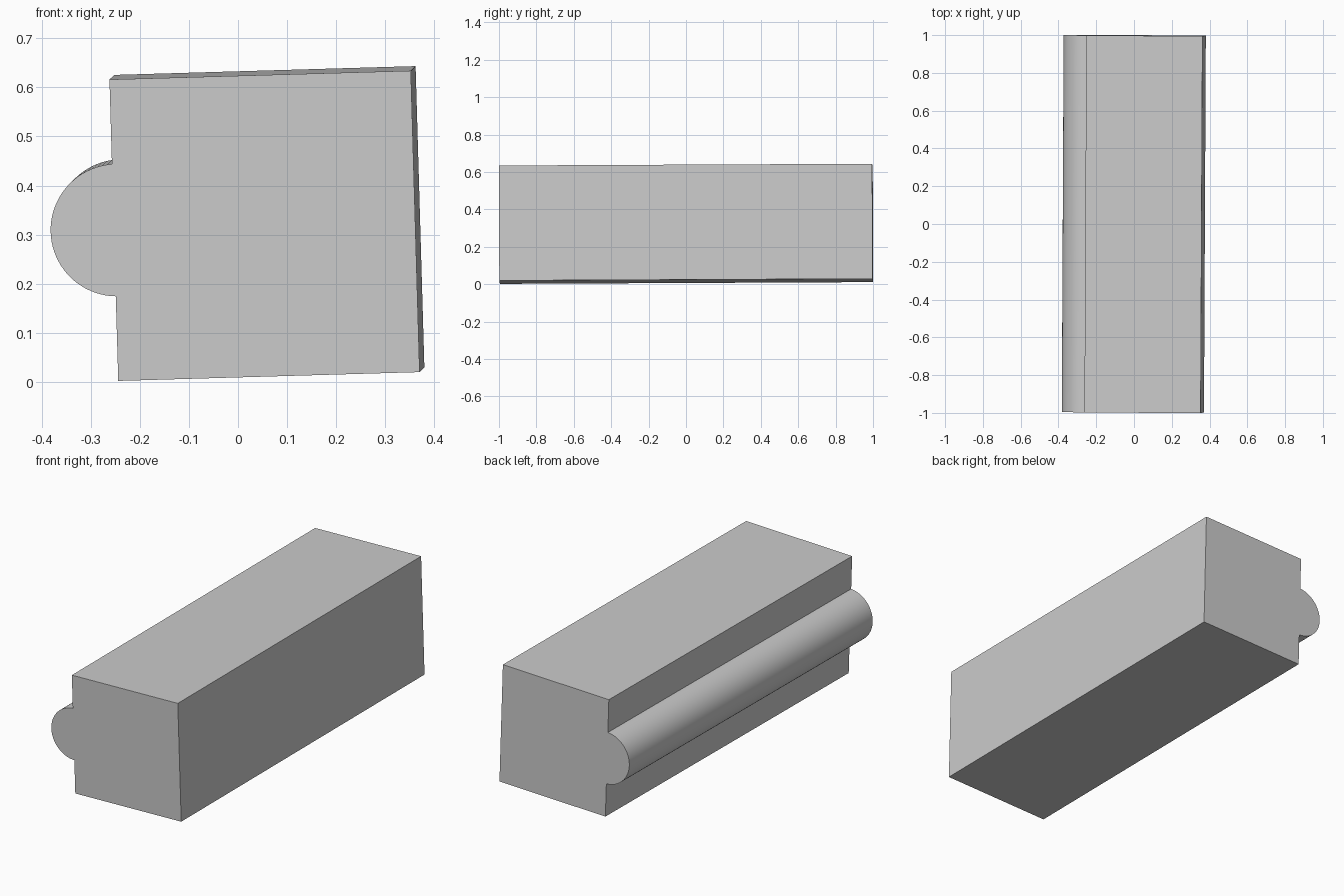
import bpy
import bmesh
from math import pi, sin, cos, asin, radians

if "Cube" in bpy.data.objects:
    bpy.data.objects.remove(bpy.data.objects["Cube"])

HALF = 0.3075      # half width of the square section
LENGTH = 1.996
RADIUS = 0.135     # rounded rib
INSET = 0.006      # rib axis sits just inside the side face
SEGMENTS = 40

grey = bpy.data.materials.new("plain grey")
grey.use_nodes = True
colour = (0.6, 0.6, 0.6, 1)
grey.diffuse_color = colour
grey.node_tree.nodes["Principled BSDF"].inputs["Base Color"].default_value = colour

# Section: square with a rounded rib on its right side
section = [(-HALF, -HALF), (HALF, -HALF), (HALF, HALF), (-HALF, HALF)]
start = pi / 2 + asin(INSET / RADIUS)
sweep = 2 * (pi - start)
for i in range(SEGMENTS + 1):
    a = start + sweep * i / SEGMENTS
    section.append((-HALF + INSET + RADIUS * cos(a), RADIUS * sin(a)))

# Extrude the section from front to back
bm = bmesh.new()
face = bm.faces.new([bm.verts.new((x, -LENGTH / 2, z)) for x, z in section])
result = bmesh.ops.extrude_face_region(bm, geom=[face], use_keep_orig=True)
moved = [g for g in result["geom"] if isinstance(g, bmesh.types.BMVert)]
bmesh.ops.translate(bm, verts=moved, vec=(0, LENGTH, 0))
bmesh.ops.recalc_face_normals(bm, faces=bm.faces)

mesh = bpy.data.meshes.new("ribbed_beam")
bm.to_mesh(mesh)
bm.free()
mesh.materials.append(grey)

# The beam lies slightly tilted
beam = bpy.data.objects.new("ribbed_beam", mesh)
bpy.context.collection.objects.link(beam)
beam.location = (0.059, 0, 0.3225)
beam.rotation_euler = (0.0047, radians(-1.67), -0.005)

bpy.ops.object.select_all(action="DESELECT")
beam.select_set(True)
bpy.context.view_layer.objects.active = beam
bpy.ops.object.shade_smooth_by_angle(angle=radians(30))
